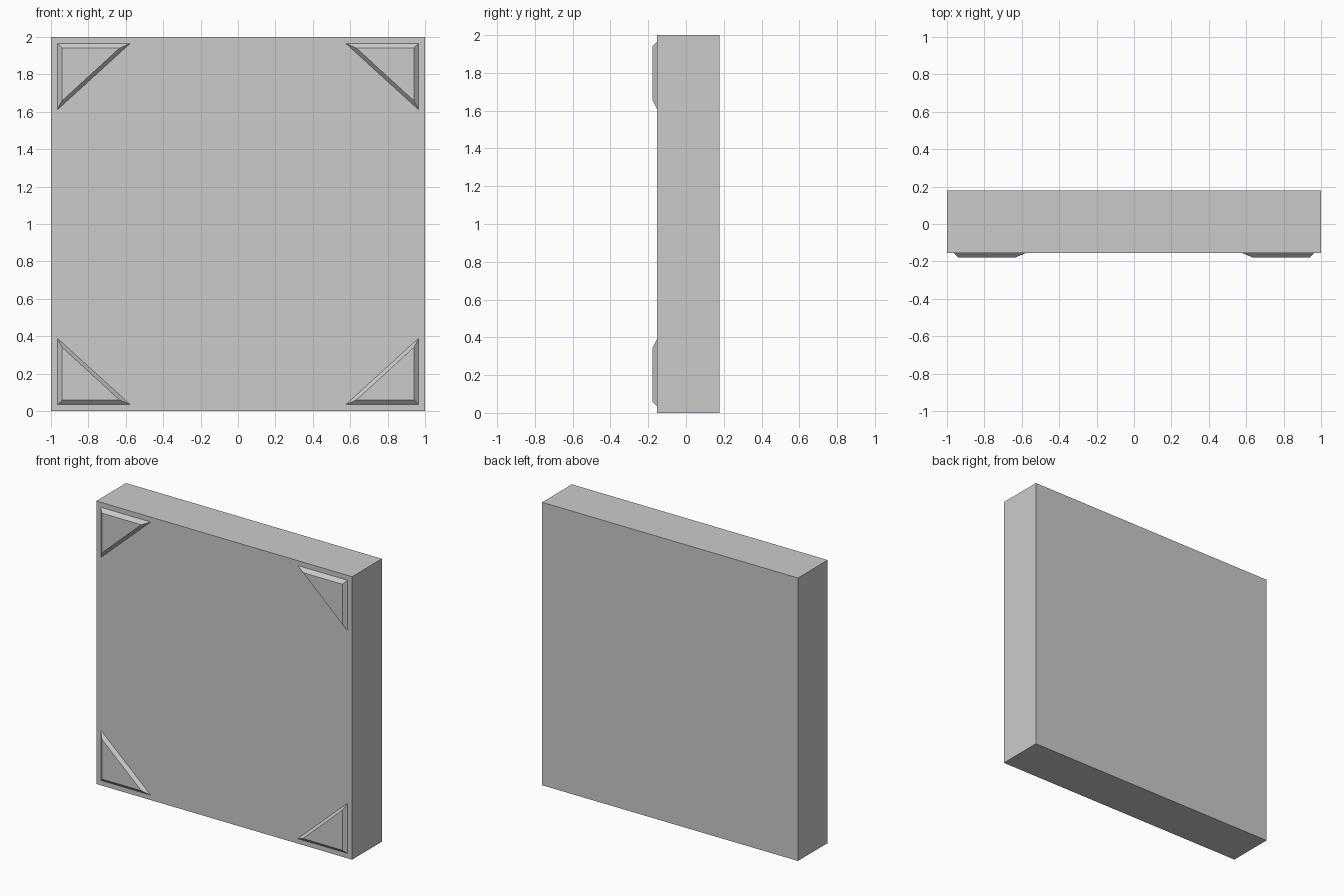
import bpy, bmesh

if "Cube" in bpy.data.objects:
    bpy.data.objects.remove(bpy.data.objects["Cube"])

FRONT, BACK, RAISED = -0.154, 0.178, -0.178


def add_object(name, bm):
    bmesh.ops.recalc_face_normals(bm, faces=bm.faces)
    mesh = bpy.data.meshes.new(name)
    bm.to_mesh(mesh)
    bm.free()
    obj = bpy.data.objects.new(name, mesh)
    bpy.context.collection.objects.link(obj)
    return obj


# Square panel
bm = bmesh.new()
bmesh.ops.create_cube(bm, size=1)
bmesh.ops.scale(bm, vec=(2, BACK - FRONT, 2), verts=bm.verts)
bmesh.ops.translate(bm, vec=(0, (FRONT + BACK) / 2, 1), verts=bm.verts)
add_object("panel", bm)


# Raised triangular corner plate with sloped edges
def corner_plate(name, sx, sz):
    # distances from the panel centre: corner, then the tips of both legs
    outer = [(0.965, 0.965), (0.575, 0.965), (0.965, 0.61)]
    inner = [(0.94, 0.94), (0.632, 0.94), (0.94, 0.658)]
    bm = bmesh.new()
    base, top = [
        [bm.verts.new((sx * x, y, 1 + sz * z)) for x, z in ring]
        for ring, y in ((outer, FRONT), (inner, RAISED))
    ]
    bm.faces.new(base)
    bm.faces.new(top)
    for i in range(3):
        j = (i + 1) % 3
        bm.faces.new((base[i], base[j], top[j], top[i]))
    add_object(name, bm)


for side, sx in (("left", -1), ("right", 1)):
    for level, sz in (("lower", -1), ("upper", 1)):
        corner_plate(f"corner_plate_{level}_{side}", sx, sz)
